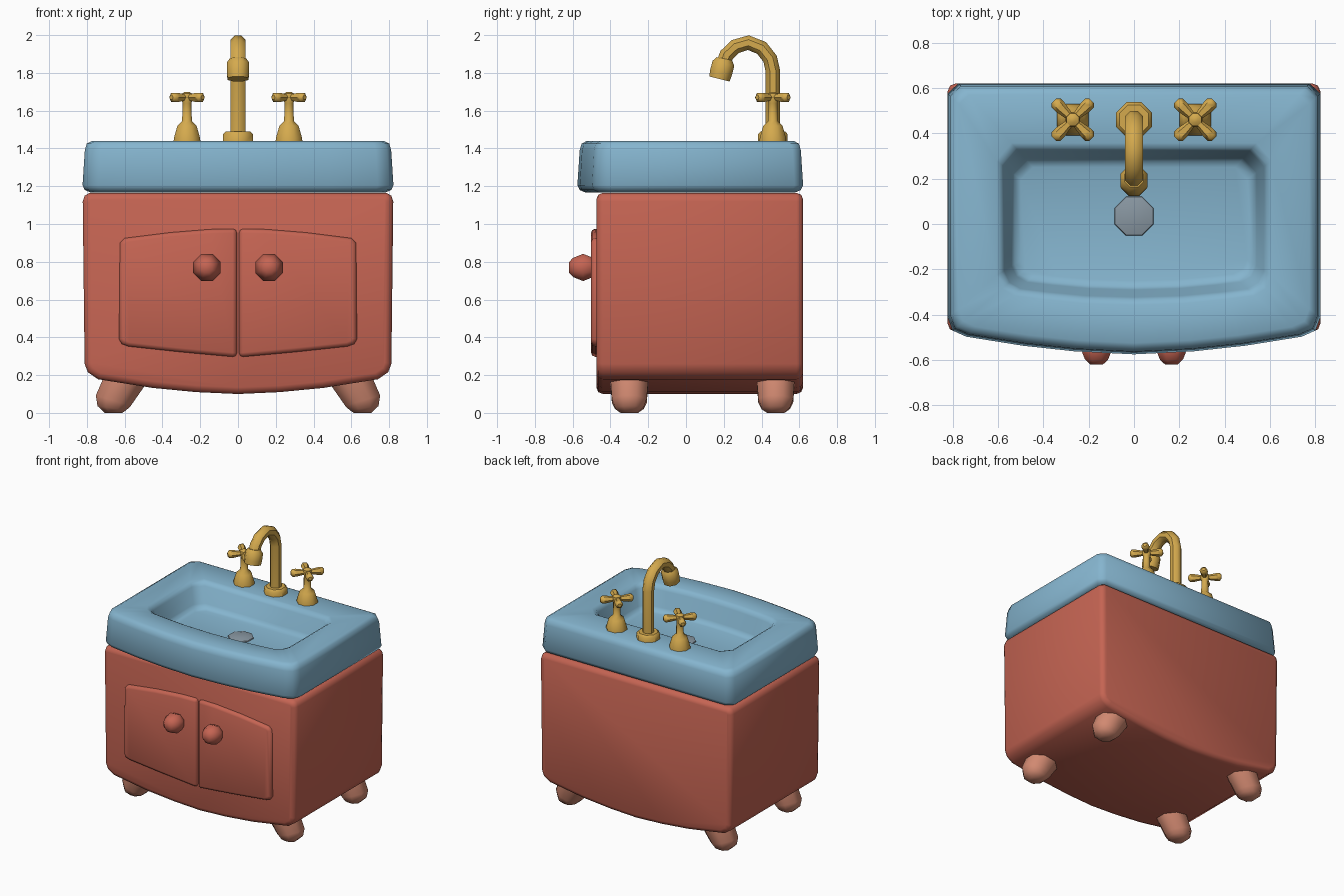
import bpy, bmesh, math
from mathutils import Vector

if "Cube" in bpy.data.objects:
    bpy.data.objects.remove(bpy.data.objects["Cube"])


def mat(name, rgb):
    m = bpy.data.materials.new(name)
    m.diffuse_color = (*rgb, 1)
    m.use_nodes = True
    m.node_tree.nodes["Principled BSDF"].inputs["Base Color"].default_value = m.diffuse_color
    return m


RED = mat("cabinet red", (0.56, 0.128, 0.086))
BLUE = mat("basin blue", (0.235, 0.46, 0.62))
GOLD = mat("brass gold", (0.66, 0.40, 0.075))
PINK = mat("leg pink", (0.64, 0.25, 0.165))
GREY = mat("drain grey", (0.25, 0.31, 0.36))


def finish(name, bm, material, angle=50):
    bmesh.ops.recalc_face_normals(bm, faces=bm.faces)
    me = bpy.data.meshes.new(name)
    bm.to_mesh(me)
    bm.free()
    me.materials.append(material)
    ob = bpy.data.objects.new(name, me)
    bpy.context.collection.objects.link(ob)
    bpy.ops.object.select_all(action='DESELECT')
    ob.select_set(True)
    bpy.context.view_layer.objects.active = ob
    bpy.ops.object.shade_smooth_by_angle(angle=math.radians(angle))
    return ob


def loft(bm, rings):
    """Skin a list of equal-length point rings and cap both ends."""
    vs = [[bm.verts.new(p) for p in r] for r in rings]
    n = len(rings[0])
    for a, b in zip(vs, vs[1:]):
        for i in range(n):
            bm.faces.new((a[i], a[(i + 1) % n], b[(i + 1) % n], b[i]))
    bm.faces.new(vs[0][::-1])
    bm.faces.new(vs[-1])


def tube(bm, path, radii, n=8, side=Vector((1, 0, 0))):
    """Round rings along a path; side is a fixed direction across it."""
    path = [Vector(p) for p in path]
    rings = []
    for i, p in enumerate(path):
        t = (path[min(i + 1, len(path) - 1)] - path[max(i - 1, 0)]).normalized()
        u = (side - t * side.dot(t)).normalized()
        w = t.cross(u)
        rings.append([p + radii[i] * (u * math.cos(a) + w * math.sin(a))
                      for a in [(k + 0.5) * math.tau / n for k in range(n)]])
    loft(bm, rings)


def lathe(bm, x, y, prof, n=8):
    loft(bm, [[(x + r * math.cos((k + .5) * math.tau / n),
                y + r * math.sin((k + .5) * math.tau / n), z) for k in range(n)]
              for r, z in prof])


def mirrored(half):
    """Close a right-half outline whose first point lies on x = 0."""
    return half + [(-x, y) for x, y in reversed(half) if x > 0]


def panel(name, outline, y0, y1, bevel, segs=2):
    """Extrude an x-z outline along y and round its rims."""
    bm = bmesh.new()
    loft(bm, [[(x, y, z) for x, z in outline] for y in (y0, y1)])
    bmesh.ops.recalc_face_normals(bm, faces=bm.faces)
    rims = [e for e in bm.edges if e.calc_face_angle(0) > math.radians(60)]
    bmesh.ops.bevel(bm, geom=rims, offset=bevel, segments=segs, profile=0.5,
                    affect='EDGES', clamp_overlap=True)
    return finish(name, bm, RED)


# Cabinet body with bowed bottom
panel("cabinet", mirrored([(0, .10), (.22, .11), (.45, .132), (.74, .178), (.795, .215),
                           (.812, .26), (.822, 1.12), (.812, 1.15), (.785, 1.165)]),
      -.475, .62, .035)

# Pair of doors and round knobs
door = [(.006, .295), (.3, .322), (.58, .352), (.615, .365), (.63, .39),
        (.625, .90), (.60, .925), (.36, .955), (.15, .972), (.006, .975)]
for s, side in ((1, "right"), (-1, "left")):
    panel(side + "_door", [(s * x, z) for x, z in door], -.503, -.45, .022)
    bm = bmesh.new()
    tube(bm, [(s * .165, y, .77) for y in (-.62, -.598, -.545, -.492, -.46)],
         [.03, .055, .078, .055, .03])
    finish(side + "_knob", bm, RED, 60)

# Splayed legs
for s in (1, -1):
    for y, where in ((-.30, "front"), (.475, "back")):
        bm = bmesh.new()
        loft(bm, [[(s * cx + r * math.cos((k + .5) * math.pi / 4),
                    y + r * math.sin((k + .5) * math.pi / 4),
                    z + s * r * tilt * math.cos((k + .5) * math.pi / 4))
                   for k in range(8)]
                  for cx, z, r, tilt in ((.58, .21, .112, .4), (.66, .065, .10, .3),
                                         (.668, .025, .082, .15), (.66, 0, .05, 0))])
        finish(where + "_leg", bm, PINK, 60)

# Basin: outer shell lofted up, over the rim and down into the bowl
outer = [(0, -.575), (.26, -.562), (.49, -.537), (.74, -.497), (.80, -.47), (.823, -.41),
         (.823, .575), (.775, .62)]
bowl = [(0, -.345), (.22, -.338), (.40, -.32), (.52, -.305), (.57, -.275), (.595, -.22),
        (.595, .27), (.53, .345)]


def ring(half, z, d=0.0):
    """Outline at height z, pulled in by about d on every side."""
    kx = 1 - d / max(x for x, _ in half)
    lo, hi = min(y for _, y in half), max(y for _, y in half)
    mid, ky = (lo + hi) / 2, 1 - 2 * d / (hi - lo)
    return [(x * kx, mid + (y - mid) * ky, z) for x, y in mirrored(half)]


bm = bmesh.new()
loft(bm, [ring(outer, 1.168, .04), ring(outer, 1.18, .012), ring(outer, 1.205, 0),
          ring(outer, 1.39, .012), ring(outer, 1.425, .022), ring(outer, 1.44, .05),
          ring(bowl, 1.44, -.012), ring(bowl, 1.428, .01), ring(bowl, 1.405, .022),
          ring(bowl, 1.29, .055), ring(bowl, 1.265, .068), ring(bowl, 1.255, .095)])
finish("basin", bm, BLUE, 60)

# Drain cap
bm = bmesh.new()
lathe(bm, 0, .035, [(.095, 1.25), (.09, 1.262), (.05, 1.272)])
finish("drain", bm, GREY)

# Spout: collar, gooseneck pipe and nozzle
bm = bmesh.new()
lathe(bm, 0, .46, [(.085, 1.43), (.085, 1.475), (.07, 1.49)])
tube(bm, [(0, y, z) for y, z in ((.46, 1.47), (.46, 1.81), (.445, 1.875), (.40, 1.932),
                                 (.33, 1.96), (.262, 1.94), (.215, 1.895), (.192, 1.83))],
     [.042] * 8)
tube(bm, [(0, .203, 1.875), (0, .198, 1.85), (0, .185, 1.80), (0, .177, 1.768)],
     [.045, .064, .064, .06])
finish("spout", bm, GOLD, 45)

# Tap handles: flared foot, stem and cross of two bars
for s, side in ((1, "right"), (-1, "left")):
    bm = bmesh.new()
    x, y = s * .27, .46
    lathe(bm, x, y, [(.077, 1.43), (.075, 1.455), (.055, 1.52), (.028, 1.545),
                     (.025, 1.64), (.034, 1.665), (.03, 1.69), (.012, 1.70)])
    for ang in (45, 135):
        c, q = math.cos(math.radians(ang)), math.sin(math.radians(ang))
        ts = (-.118, -.105, -.08, 0, .08, .105, .118)
        tube(bm, [(x + c * t, y + q * t, 1.67) for t in ts],
             [.014, .028, .028, .014, .028, .028, .014], 6, Vector((0, 0, 1)))
    finish(side + "_tap", bm, GOLD, 45)
